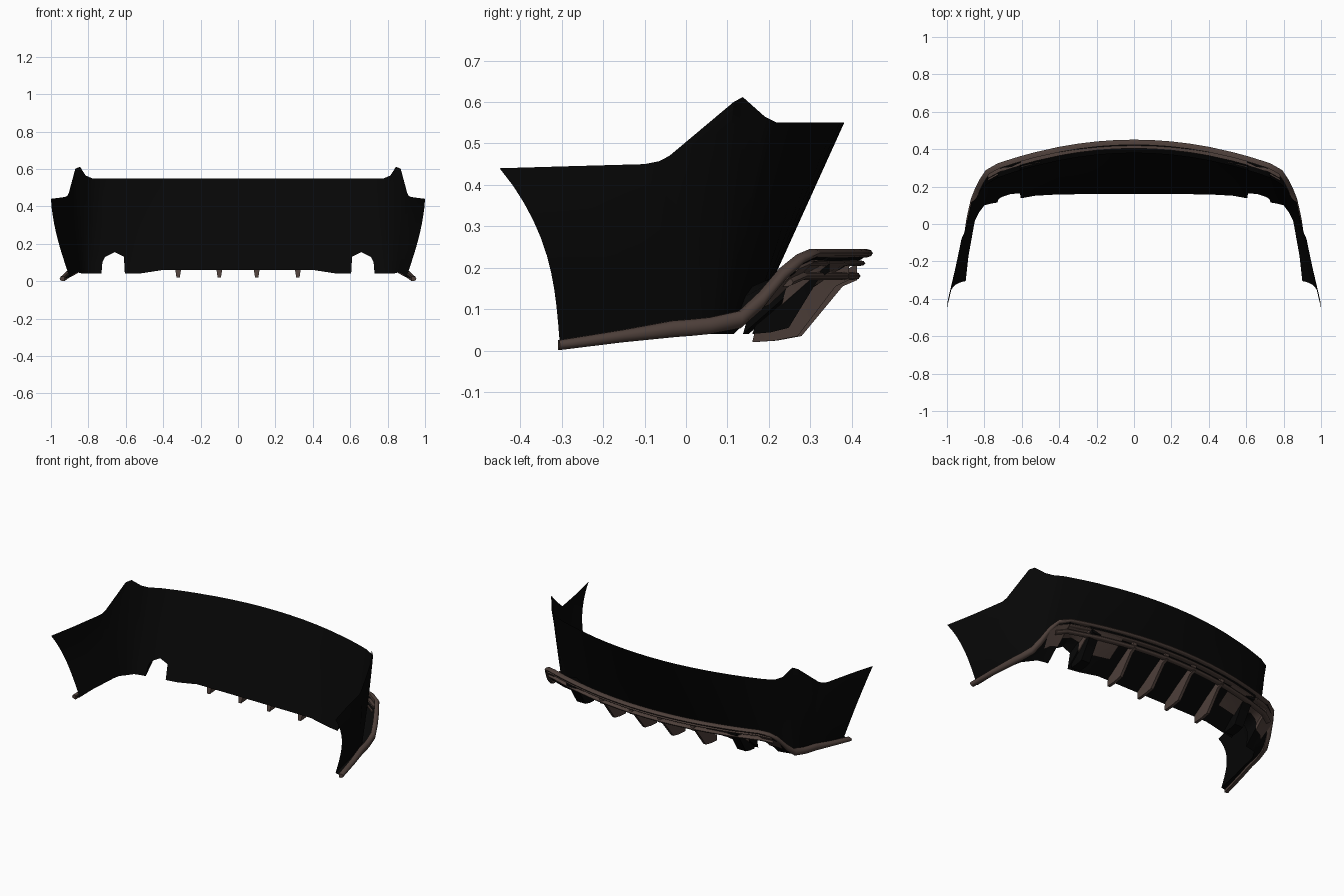
import bpy
import bmesh
import math
from mathutils import Vector

default_cube = bpy.data.objects.get("Cube")
if default_cube:
    bpy.data.objects.remove(default_cube, do_unlink=True)


def make_material(name, colour):
    mat = bpy.data.materials.new(name)
    mat.use_nodes = True
    mat.diffuse_color = (*colour, 1)
    shader = mat.node_tree.nodes["Principled BSDF"]
    shader.inputs["Base Color"].default_value = (*colour, 1)
    shader.inputs["Roughness"].default_value = 0.6
    return mat


black = make_material("black paint", (0.002, 0.002, 0.002))
brown = make_material("brown trim", (0.075, 0.05, 0.042))


def finish(name, bm, mat, smooth_angle=35):
    """Turn a half model into a mirrored, shaded object."""
    bmesh.ops.recalc_face_normals(bm, faces=bm.faces)
    mesh = bpy.data.meshes.new(name)
    bm.to_mesh(mesh)
    bm.free()
    mesh.materials.append(mat)
    obj = bpy.data.objects.new(name, mesh)
    bpy.context.collection.objects.link(obj)
    mirror = obj.modifiers.new("mirror", "MIRROR")
    mirror.use_axis[0] = True
    mirror.merge_threshold = 0.0005
    bpy.ops.object.select_all(action="DESELECT")
    obj.select_set(True)
    bpy.context.view_layer.objects.active = obj
    bpy.ops.object.shade_smooth_by_angle(angle=math.radians(smooth_angle))


def skin(bm, rows, closed=False):
    """Bridge neighbouring rows of points with quads."""
    grid = [[bm.verts.new(p) for p in row] for row in rows]
    count = len(grid[0])
    for a, b in zip(grid, grid[1:]):
        for i in range(count if closed else count - 1):
            j = (i + 1) % count
            bm.faces.new((a[i], a[j], b[j], b[i]))
    return grid


def top_y(x):
    return 0.382 - 0.25 * x * x


def lip_y(x):
    return 0.447 - 0.24 * x * x


# Stations from wheel arch to centre: top edge, bottom edge, lip edge
stations = [
    ((1, -.45, .44), (.9, -.305, .02), (.95, -.305, .013)),
    ((.96, -.28, .445), (.885, -.17, .035), (.925, -.15, .035)),
    ((.925, -.1, .45), (.865, -.06, .045), (.9, -.03, .052)),
    ((.912, -.065, .457), (.858, -.02, .045), (.893, .02, .056)),
    ((.905, -.04, .47), (.85, .02, .045), (.885, .06, .06)),
    ((.87, .115, .6), (.83, .06, .04), (.868, .135, .075)),
    ((.845, .137, .612), (.8, .1, .04), (.847, .187, .12)),
    ((.815, .19, .565), (.78, .105, .04), (.822, .237, .18)),
    ((.78, .22, .55), (.76, .11, .04), (.79, .285, .22)),
]
corner_count = len(stations)

# Rear stations: the panel is cut short to leave the exhaust notch
for x, z in [(.73, .04), (.725, .1), (.71, .13), (.66, .155), (.61, .13),
             (.605, .04), (.53, .04), (.4, .06), (.3, .06), (.2, .06),
             (.1, .06), (0, .06)]:
    top = Vector((x, top_y(x), .55))
    base = Vector((x, 0.151 - 0.18 * max(0, x - 0.53), .04))
    bottom = top.lerp(base, (top.z - z) / (top.z - base.z))
    stations.append((top, bottom, (x, lip_y(x), .235)))
stations = [tuple(Vector(p) for p in s) for s in stations]

# Bumper shell, bowed outward near the wheel arch
bm = bmesh.new()
rows = []
steps = 10
for index, (top, bottom, lip) in enumerate(stations):
    fade = max(0, 1 - index / 4)
    bow = Vector((0.016 * max(0, 1 - index / 7), 0.042 * fade, 0))
    rows.append([top.lerp(bottom, t / steps)
                 + bow * math.sin(math.pi * (t / steps) ** 0.85)
                 for t in range(steps + 1)])
skin(bm, rows)
finish("bumper_shell", bm, black)

# Diffuser ramp joining the shell's lower edge to the lip
bm = bmesh.new()
skin(bm, [[b.lerp(l, t / 4) for t in range(5)] for _, b, l in stations])
finish("diffuser_ramp", bm, black)

# Trim plate under the ramp around the exhaust opening
bm = bmesh.new()
drop = Vector((0, 0, -0.012))
framed = [s for s in stations[corner_count - 2:] if s[1].x > 0.39]
skin(bm, [[b.lerp(l, 0.42 + 0.13 * t) + drop for t in range(5)]
          for _, b, l in framed])
finish("exhaust_surround", bm, brown)


def sweep_trim(name, path, heights, depth):
    """Sweep a rounded bar along a path, facing outward."""
    bm = bmesh.new()
    rings = []
    for i, p in enumerate(path):
        along = path[min(i + 1, len(path) - 1)] - path[max(i - 1, 0)]
        out = Vector((along.y, -along.x, 0)).normalized()
        if p.x == 0:
            out = Vector((0, 1, 0))
        h = heights[i]
        section = [(-depth, h), (-.01, h), (0, h * .7), (.004, 0),
                   (0, -h * .7), (-.01, -h), (-depth, -h)]
        rings.append([p + out * a + Vector((0, 0, b)) for a, b in section])
    grid = skin(bm, rings, closed=True)
    bm.faces.new(grid[0])
    finish(name, bm, brown, 50)


# Main lip from arch to arch
path = [s[2] for s in stations]
heights = [.012, .015, .02, .02, .02, .021, .022, .018, .012]
heights += [0.01] * (len(path) - corner_count)
sweep_trim("lower_lip", path, heights, 0.024)

# Two slimmer bands stepped in beneath the lip
for name, inset, drop_z, half in [("upper_diffuser_band", .018, .024, .007),
                                  ("lower_diffuser_band", .03, .055, .01)]:
    band = [p - Vector((0, inset, drop_z)) for p in path[corner_count - 1:]]
    sweep_trim(name, band, [half] * len(band), 0.025)


def add_fin(name, x, half_low, half_high, lift, mat):
    """Tapered blade hanging below the ramp."""
    reach = (lip_y(x) - 0.16) / (lip_y(0) - 0.16)
    low = [(.16, .02), (.22, .024), (.28, .035), (.38, .155), (.415, .17)]
    high = [(.17, .06), (.22, .09), (.28, .13), (.38, .19), (.415, .21)]
    bm = bmesh.new()
    rings = []
    for (ya, za), (yb, zb) in zip(low, high):
        ya, yb = (0.16 + (y - 0.16) * reach for y in (ya, yb))
        za = min(za + lift, zb)
        rings.append([Vector((x - half_low, ya, za)),
                      Vector((x + half_low, ya, za)),
                      Vector((x + half_high, yb, zb)),
                      Vector((x - half_high, yb, zb))])
    grid = skin(bm, rings, closed=True)
    bm.faces.new(grid[0])
    bm.faces.new(grid[-1])
    finish(name, bm, mat, 30)


# Diffuser fins and the dark pods beside the exhaust notches
add_fin("inner_fins", 0.1, 0.009, 0.015, 0, brown)
add_fin("outer_fins", 0.32, 0.009, 0.015, 0, brown)
add_fin("exhaust_pods", 0.565, 0.03, 0.036, 0.02, black)
